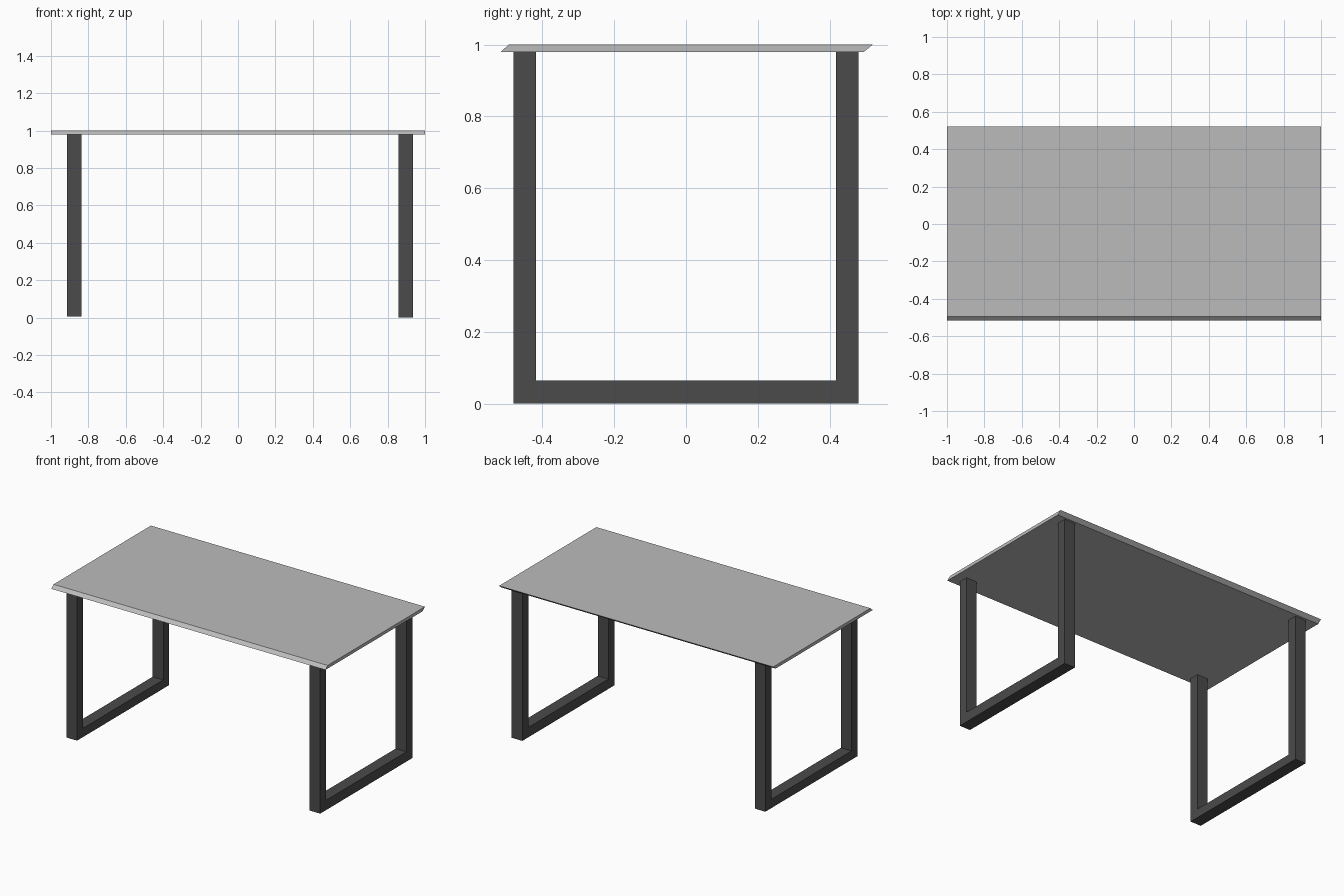
import bpy
import bmesh

cube = bpy.data.objects.get("Cube")
if cube:
    bpy.data.objects.remove(cube, do_unlink=True)


def make_material(name, value):
    mat = bpy.data.materials.new(name)
    mat.use_nodes = True
    color = (value, value, value, 1)
    mat.diffuse_color = color
    mat.node_tree.nodes["Principled BSDF"].inputs["Base Color"].default_value = color
    return mat


def extrude_profile(name, profile, x_min, x_max, mat):
    """Sweep a closed (y, z) outline along x."""
    bm = bmesh.new()
    face = bm.faces.new([bm.verts.new((x_min, y, z)) for y, z in profile])
    swept = bmesh.ops.extrude_face_region(bm, geom=[face])["geom"]
    moved = [v for v in swept if isinstance(v, bmesh.types.BMVert)]
    bmesh.ops.translate(bm, verts=moved, vec=(x_max - x_min, 0, 0))
    bmesh.ops.recalc_face_normals(bm, faces=bm.faces)
    mesh = bpy.data.meshes.new(name)
    bm.to_mesh(mesh)
    bm.free()
    mesh.materials.append(mat)
    obj = bpy.data.objects.new(name, mesh)
    bpy.context.scene.collection.objects.link(obj)
    return obj


top_gray = make_material("light gray top", 0.5)
leg_gray = make_material("dark gray metal", 0.07)

# Tabletop with slanted front and back edges
UNDERSIDE = 0.979
extrude_profile(
    "tabletop",
    [(-0.517, UNDERSIDE), (0.494, UNDERSIDE), (0.52, 1), (-0.494, 1)],
    -1, 1, top_gray)


# U-shaped leg frames: two posts joined by a floor rail
def leg_frame(name, x_min, x_max, floor):
    outer, inner, rail_top = 0.48, 0.418, 0.065
    outline = [(-outer, floor), (outer, floor), (outer, UNDERSIDE),
               (inner, UNDERSIDE), (inner, rail_top), (-inner, rail_top),
               (-inner, UNDERSIDE), (-outer, UNDERSIDE)]
    extrude_profile(name, outline, x_min, x_max, leg_gray)


leg_frame("left_leg_frame", 0.858, 0.936, 0)
leg_frame("right_leg_frame", -0.915, -0.838, 0.007)
